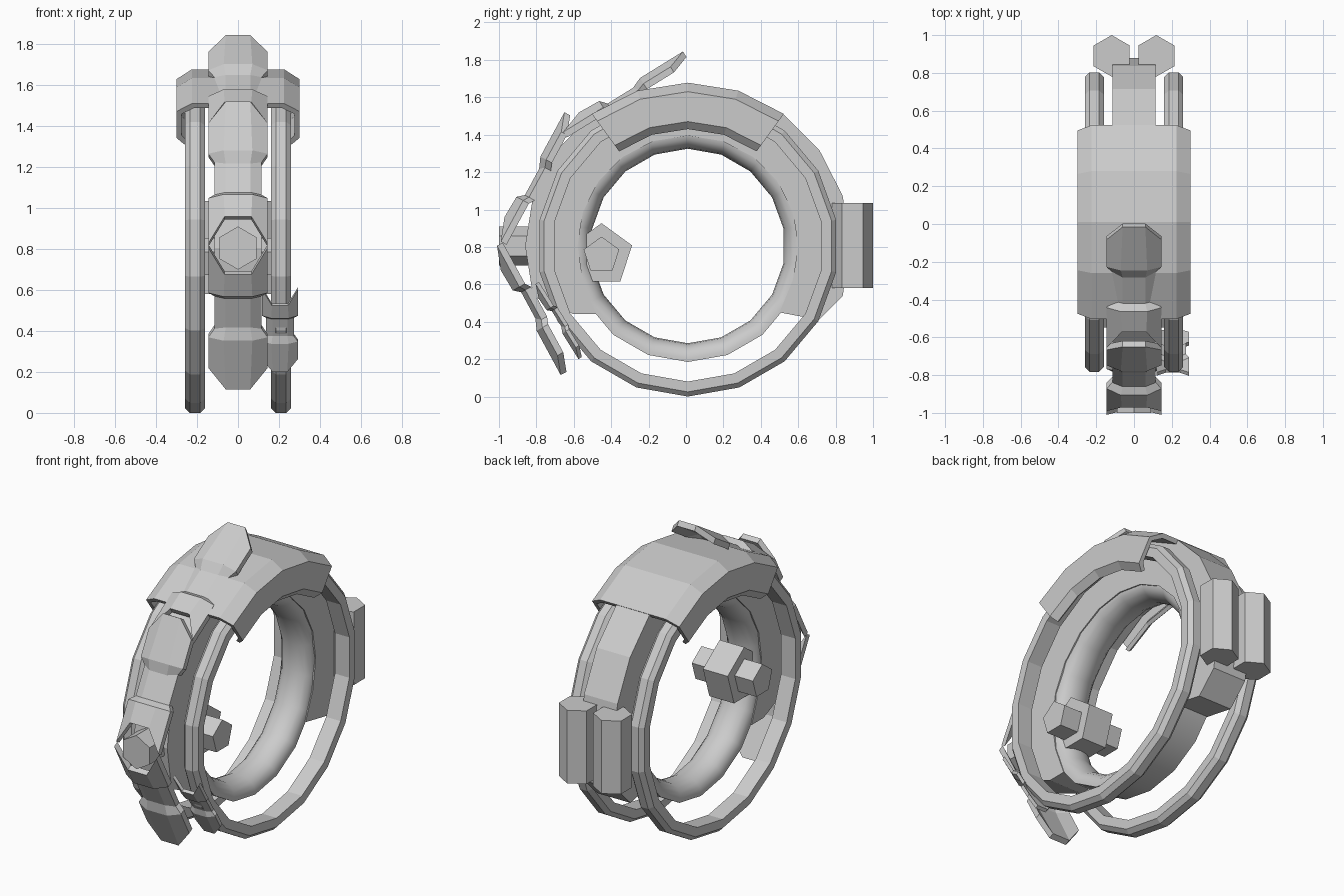
import bpy, bmesh
from math import sin, cos, radians, pi
from mathutils import Vector

if "Cube" in bpy.data.objects:
    bpy.data.objects.remove(bpy.data.objects["Cube"])

CY, CZ = 0.01, 0.805      # wheel axis position


def make_object(name, bm, smooth=None):
    bmesh.ops.recalc_face_normals(bm, faces=bm.faces)
    mesh = bpy.data.meshes.new(name)
    bm.to_mesh(mesh)
    bm.free()
    ob = bpy.data.objects.new(name, mesh)
    bpy.context.collection.objects.link(ob)
    if smooth:
        bpy.ops.object.select_all(action='DESELECT')
        ob.select_set(True)
        bpy.context.view_layer.objects.active = ob
        bpy.ops.object.shade_smooth_by_angle(angle=radians(smooth))
    return ob


def loft(name, rings, closed=False, smooth=None):
    """Skin a list of closed point loops; cap the ends unless closed."""
    bm = bmesh.new()
    loops = [[bm.verts.new(p) for p in ring] for ring in rings]
    n, m = len(loops), len(loops[0])
    for i in range(n if closed else n - 1):
        a, b = loops[i], loops[(i + 1) % n]
        for j in range(m):
            k = (j + 1) % m
            bm.faces.new((a[j], a[k], b[k], b[j]))
    if not closed:
        caps = [bm.faces.new(loops[0]), bm.faces.new(loops[-1])]
        bmesh.ops.recalc_face_normals(bm, faces=bm.faces)
        bmesh.ops.triangulate(bm, faces=[f for f in caps if len(f.verts) > 6])
    return make_object(name, bm, smooth)


def polar(x, r, deg):
    a = radians(deg)
    return (x, CY + r * cos(a), CZ + r * sin(a))


def sweep(name, profile, angles, closed=False, smooth=None):
    """Turn an (x, radius) profile around the wheel axis."""
    return loft(name, [[polar(x, r, a) for x, r in profile] for a in angles],
                closed, smooth)


def polygon(n, r, start):
    return [(r * cos(start + 2 * pi * i / n), r * sin(start + 2 * pi * i / n))
            for i in range(n)]


full = [90 + 20 * i for i in range(18)]

# Inner ring: flat outside, rounded inside
ring_profile = [(-0.11, 0.62), (0.11, 0.62)]
ring_profile += [(0.11 * cos(pi * i / 8), 0.60 - 0.08 * sin(pi * i / 8)) for i in range(9)]
sweep("inner_ring", ring_profile, full, True, 40)

# Two outer side rims
for side, s in (("left", -1), ("right", 1)):
    prof = [(0.16, 0.725), (0.16, 0.78), (0.185, 0.805),
            (0.235, 0.805), (0.26, 0.78), (0.26, 0.725)]
    sweep(side + "_rim", [(s * x, r) for x, r in prof], full, True)

# Central body arch filling the space around the inner ring
outline = [polar(0, 0.87, a)[1:] for a in range(-18, 199, 18)]
outline += [(-0.60, 0.44), (-0.48, 0.44)]
outline += [polar(0, 0.59, a)[1:] for a in range(198, -19, -18)]
outline += [(0.50, 0.45), (0.71, 0.41)]
loft("body_arch", [[(x, y, z) for y, z in outline] for x in (-0.115, 0.115)])

# Hollow top cover over the rims
half = [(0.225, 0.873), (0.30, 0.825), (0.30, 0.665), (0.262, 0.625),
        (0.245, 0.64), (0.275, 0.68), (0.275, 0.81), (0.215, 0.845)]
cover = half[:]
cover += [(-x, r) for x, r in reversed(half)]
sweep("top_cover", cover, range(54, 127, 18))

# Armour plates: pointed plate, narrow link, then a notched plate
# station: centre t, side t, centre half width, side half width, centre h, side h
STATIONS = [(0, 0.10, 0.06, 0.145, 0, -0.035),
            (0.27, 0.27, 0.07, 0.145, 0, -0.035),
            (0.33, 0.31, 0.06, 0.115, -0.025, -0.05),
            (0.49, 0.49, 0.06, 0.115, -0.025, -0.05),
            (0.52, 0.52, 0.07, 0.145, 0.01, -0.03),
            (0.645, 0.77, 0.065, 0.145, 0.015, -0.03)]


def armour(name, x0, tip, direction, size=1):
    """tip and direction are (y, z); the plate faces the front."""
    u = Vector((0, *direction)).normalized()
    n = Vector((0, -u.z, u.y))
    if n.y > 0:
        n = -n
    org = Vector((x0, *tip))
    rings = []
    for tc, ts, c, w, hc, hs in STATIONS:
        top = [(-w, ts, hs), (-c, tc, hc), (c, tc, hc), (w, ts, hs)]
        under = [(x, t, h - 0.035) for x, t, h in reversed(top)]
        rings.append([org + size * (Vector((x, 0, 0)) + u * t + n * h)
                      for x, t, h in top + under])
    loft(name, rings)


armour("upper_armour", 0, (-0.016, 1.845), (-0.85, -0.525))
armour("middle_armour", 0, (-0.65, 1.52), (-0.476, -0.879))
armour("lower_armour", 0, (-0.67, 0.115), (-0.476, 0.879))
armour("small_side_armour", 0.205, (-0.575, 0.20), (-0.53, 0.85), 0.6)

# Hexagonal headlight
loft("headlight", [[(x, y, CZ + z) for x, z in polygon(6, 0.105, pi / 2)]
                   for y in (-1.0, -0.80)])

# Pentagonal steering hub with a grip bar on both sides
for name, r, hw in (("handle_hub", 0.172, 0.085), ("handle_grips", 0.10, 0.21)):
    loft(name, [[(x, -0.452 + y, 0.755 + z) for y, z in polygon(5, r, pi / 2)]
                for x in (-hw, hw)])

# Pair of vertical hexagonal rear canisters
for side, s in (("left", -1), ("right", 1)):
    loft(side + "_rear_canister",
         [[(s * 0.118 + x, 0.89 + y, z) for x, y in polygon(6, 0.11, pi / 2)]
          for z in (0.58, 1.035)])
